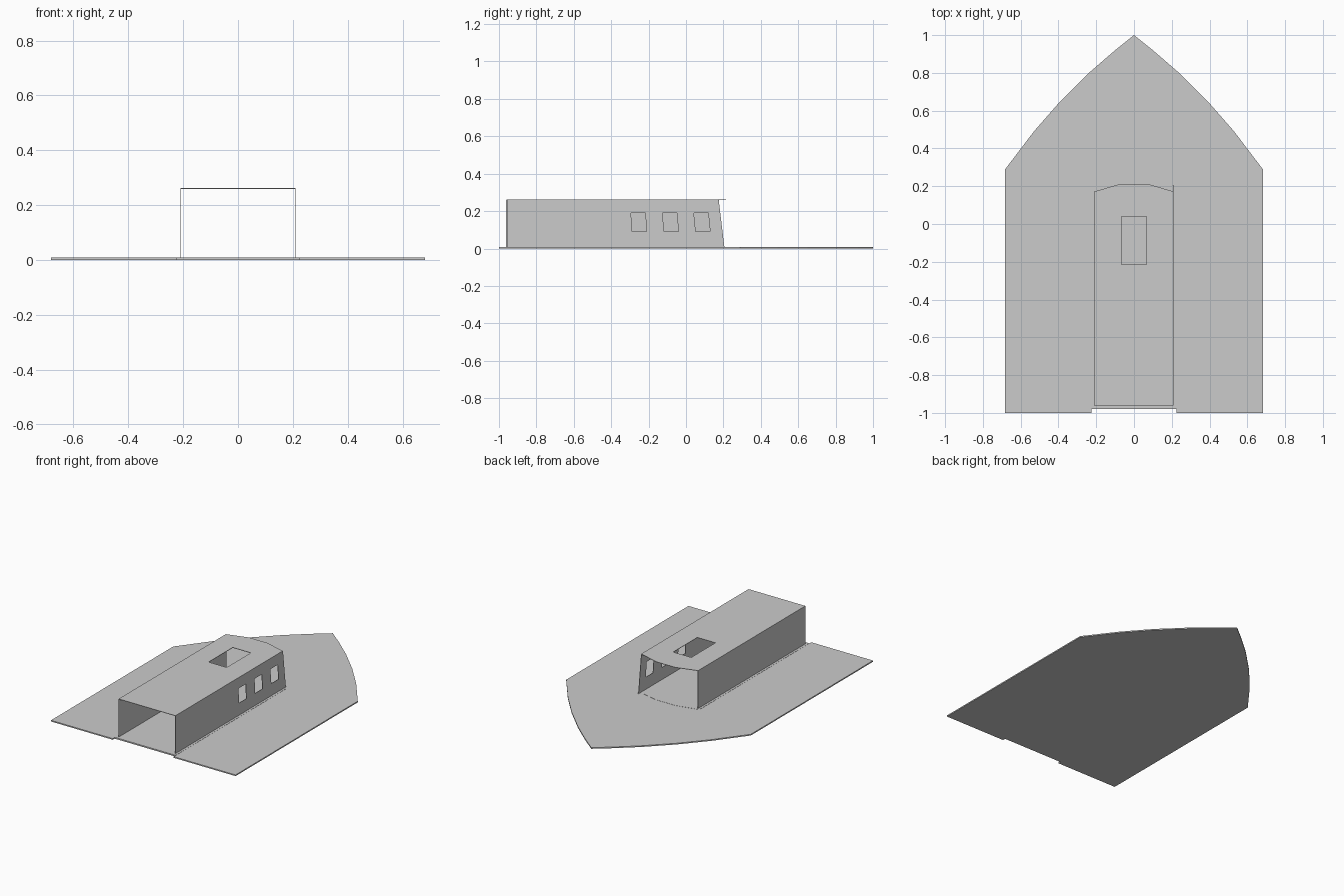
import bpy, bmesh
from mathutils import Vector

if "Cube" in bpy.data.objects:
    bpy.data.objects.remove(bpy.data.objects["Cube"])


def plate(name, loops, place, offset):
    """Fill an outline (later loops are holes) and thicken it by offset."""
    bm = bmesh.new()
    for loop in loops:
        vs = [bm.verts.new(place(a, b)) for a, b in loop]
        for i, v in enumerate(vs):
            bm.edges.new((v, vs[(i + 1) % len(vs)]))
    bmesh.ops.triangle_fill(bm, use_beauty=True, edges=bm.edges[:])
    ext = bmesh.ops.extrude_face_region(bm, geom=bm.faces[:], use_keep_orig=True)
    moved = [g for g in ext["geom"] if isinstance(g, bmesh.types.BMVert)]
    bmesh.ops.translate(bm, verts=moved, vec=Vector(offset))
    bmesh.ops.recalc_face_normals(bm, faces=bm.faces[:])
    mesh = bpy.data.meshes.new(name)
    bm.to_mesh(mesh)
    bm.free()
    ob = bpy.data.objects.new(name, mesh)
    bpy.context.collection.objects.link(ob)
    return ob


def mirrored(half):
    """Complete an outline from its right half, listed back to front."""
    return half + [(-x, y) for x, y in reversed(half) if x > 0]


def level(z):
    return lambda x, y: (x, y, z)


def upright(x):
    return lambda y, z: (x, y, z)


T = 0.003      # sheet thickness
W = 0.21       # cabin half width
H = 0.262      # cabin height
DECK = 0.008   # deck thickness

# Deck with pointed bow and shallow stern notch
deck = mirrored([(0.225, -0.98), (0.225, -1), (0.682, -1), (0.682, 0.29),
                 (0.53, 0.49), (0.39, 0.65), (0.233, 0.805), (0.1, 0.92), (0, 1)])
plate("deck", [deck], level(0), (0, 0, DECK))

# Cabin floor panel, slightly proud of the deck
floor = mirrored([(0.225, -0.979), (0.225, 0.18), (0.07, 0.215)])
plate("cabin_floor", [floor], level(DECK - 0.001), (0, 0, 0.002))

# Roof with bowed front edge and skylight opening
roof = mirrored([(W, -0.96), (W, 0.172), (0.07, 0.213)])
skylight = mirrored([(0.067, -0.215), (0.067, 0.04)])
plate("cabin_roof", [roof, skylight], level(H), (0, 0, -T))

# Right wall with raked front edge and three windows
right = [(-0.958, DECK), (0.205, DECK), (0.175, H - T), (-0.958, H - T)]
windows = []
for y, lean in ((-0.294, 0.005), (-0.125, 0.007), (0.042, 0.01)):
    windows.append([(y + lean, 0.09), (y + lean + 0.077, 0.09),
                    (y + 0.077, 0.19), (y, 0.19)])
plate("right_wall", [right] + windows, upright(W), (-T, 0, 0))

# Plain left wall
left = [(-0.963, DECK), (0.175, DECK), (0.175, H - T), (-0.963, H - T)]
plate("left_wall", [left], upright(-W), (T, 0, 0))
